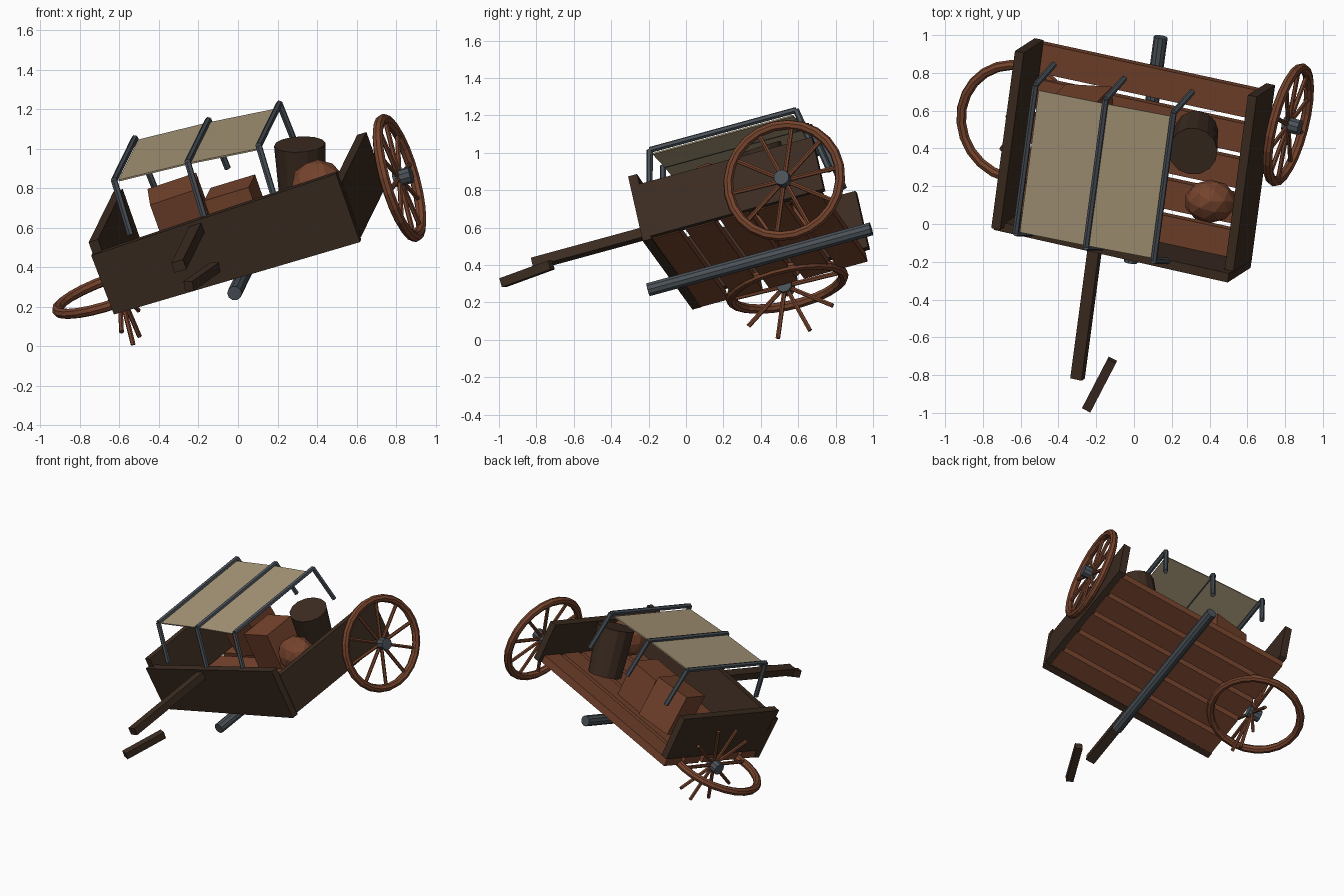
import bpy, bmesh, math
from mathutils import Matrix, Vector

if "Cube" in bpy.data.objects:
    bpy.data.objects.remove(bpy.data.objects["Cube"])

def material(name, rgb):
    m = bpy.data.materials.new(name)
    m.diffuse_color = (*rgb, 1)
    m.use_nodes = True
    m.node_tree.nodes["Principled BSDF"].inputs["Base Color"].default_value = m.diffuse_color
    return m

DARK = material("dark wood", (0.045, 0.025, 0.015))
WOOD = material("red brown wood", (0.18, 0.057, 0.026))
METAL = material("grey iron", (0.068, 0.083, 0.098))
CLOTH = material("tan canvas", (0.39, 0.31, 0.19))

# Tilted frame of the cart: x along the planks, y front to back, z up from the floor
Y = Vector((0.128, 0.957, 0.261)).normalized()
X = Vector((0.938, -0.2, 0.284))
X = (X - Y * X.dot(Y)).normalized()
Z = X.cross(Y)
CART = Matrix((X, Y, Z)).transposed().to_4x4()

def finish(name, bm, mat, matrix=None):
    if matrix is not None:
        bm.transform(matrix)
    bmesh.ops.recalc_face_normals(bm, faces=bm.faces)
    me = bpy.data.meshes.new(name)
    bm.to_mesh(me)
    bm.free()
    me.materials.append(mat)
    ob = bpy.data.objects.new(name, me)
    bpy.context.collection.objects.link(ob)
    return ob

def box(name, lo, hi, mat, matrix=CART):
    lo, hi = Vector(lo), Vector(hi)
    bm = bmesh.new()
    bmesh.ops.create_cube(bm, size=1, matrix=Matrix.Translation((lo + hi) / 2) @ Matrix.Diagonal((*(hi - lo), 1)))
    return finish(name, bm, mat, matrix)

def add_rod(bm, a, b, r, sides, r2=None):
    a, b = Vector(a), Vector(b)
    d = b - a
    rot = d.to_track_quat('Z', 'Y').to_matrix().to_4x4()
    bmesh.ops.create_cone(bm, cap_ends=True, segments=sides, radius1=r, radius2=r if r2 is None else r2,
                          depth=d.length, matrix=Matrix.Translation((a + b) / 2) @ rot)

def rods(name, pairs, r, sides, mat, matrix=None, r2=None):
    bm = bmesh.new()
    for a, b in pairs:
        add_rod(bm, a, b, r, sides, r2)
    return finish(name, bm, mat, matrix)

def facing(center, normal):
    # Frame whose z is the normal and whose y points upwards
    n = Vector(normal).normalized()
    up = Vector((0, 0, 1))
    up = (up - n * up.dot(n)).normalized()
    return Matrix.Translation(center) @ Matrix((up.cross(n), up, n)).transposed().to_4x4()

# Floor planks
for i in range(5):
    y = 0.035 + i * 0.195
    box(f"floor_plank_{i + 1}", (-0.545, y, 0.345), (0.74, y + 0.16, 0.4), WOOD)

# Side boards
box("left_board", (-0.555, 0.02, 0.41), (-0.505, 1.0, 0.735), DARK)
box("right_board", (0.73, 0.04, 0.35), (0.78, 1.01, 0.65), DARK)

# Front board, slightly taller at its right end
bm = bmesh.new()
outline = [(-0.55, 0.345), (0.775, 0.335), (0.775, 0.71), (-0.56, 0.67)]
face = bm.faces.new([bm.verts.new((x, -0.005, z)) for x, z in outline])
ext = bmesh.ops.extrude_face_region(bm, geom=[face])
bmesh.ops.translate(bm, vec=(0, 0.05, 0), verts=[v for v in ext["geom"] if isinstance(v, bmesh.types.BMVert)])
finish("front_board", bm, DARK, CART)

# Axle and drawbar
rods("axle", [((0.1, -0.125, 0.295), (0.1, 1.12, 0.295))], 0.037, 10, METAL, CART)
box("drawbar", (-0.032, -0.715, 0.615), (0.032, 0.0, 0.668), DARK)

# Snapped-off end of the drawbar
a, b = Vector((-0.115, -0.72, 0.4)), Vector((-0.25, -0.98, 0.305))
d = b - a
box("broken_drawbar_end", (-0.025, -0.025, -d.length / 2), (0.025, 0.025, d.length / 2), DARK,
    Matrix.Translation((a + b) / 2) @ d.to_track_quat('Z', 'Y').to_matrix().to_4x4())

# Wheels
def rim(name, matrix):
    bm = bmesh.new()
    n, m, R, r = 24, 8, 0.309, 0.027
    rings = []
    for i in range(n):
        t = math.tau * i / n
        ring = []
        for j in range(m):
            p = math.tau * j / m
            w = R + r * math.cos(p)
            ring.append(bm.verts.new((w * math.cos(t), w * math.sin(t), r * math.sin(p))))
        rings.append(ring)
    for i in range(n):
        for j in range(m):
            k, l = (i + 1) % n, (j + 1) % m
            bm.faces.new((rings[i][j], rings[k][j], rings[k][l], rings[i][l]))
    finish(name, bm, WOOD, matrix)

def hub_and_spokes(side, matrix, out):
    spokes = []
    for i in range(10):
        t = math.radians(14 + 36 * i)
        e = Vector((math.cos(t), math.sin(t), 0))
        spokes.append((e * 0.03, e * 0.292))
    rods(side + "_spokes", spokes, 0.0125, 6, WOOD, matrix)
    rods(side + "_hub", [((0, 0, out - 0.045), (0, 0, out + 0.045))], 0.042, 10, METAL, matrix)

AXIS = (0.935, -0.24, 0.265)
right = facing((0.817, 0.525, 0.852), AXIS)
rim("right_rim", right)
hub_and_spokes("right", right, 0.02)
rim("fallen_left_rim", facing((-0.623, 0.54, 0.283), Z))
hub_and_spokes("left", facing((-0.6, 0.53, 0.288), AXIS), -0.015)

# Canopy hoops
HOOPS = [(-0.34, 0.988), (0.05, 0.968), (0.425, 0.943)]
for i, (x, z) in enumerate(HOOPS):
    pts = [(x, 0.03, z - 0.28), (x, 0.093, z), (x, 0.91, z), (x, 0.965, z - 0.28)]
    rods(f"canopy_hoop_{i + 1}", list(zip(pts, pts[1:])), 0.017, 6, METAL, CART)

# Canopy cloth, sloping with the hoops
bm = bmesh.new()
grid = [[bm.verts.new((x, y, z)) for y in (0.1, 0.885)]
        for x, z in ((-0.32, 0.978), (0.05, 0.958), (0.405, 0.925))]
for p, q in zip(grid, grid[1:]):
    bm.faces.new((p[0], q[0], q[1], p[1]))
cloth = finish("canopy_cloth", bm, CLOTH, CART)
mod = cloth.modifiers.new("thickness", 'SOLIDIFY')
mod.thickness = 0.008
mod.offset = 0

# Cargo
rods("barrel", [((0.33, 0.49, 0.70), (0.312, 0.385, 1.022))], 0.115, 14, DARK, None, 0.13)
crate = CART @ Matrix.Translation((-0.19, 0.68, 0.585)) @ Matrix.Rotation(0.15, 4, 'Z') @ Matrix.Rotation(0.12, 4, 'X')
box("back_crate", (-0.13, -0.125, -0.15), (0.13, 0.125, 0.15), WOOD, crate)
box("middle_crate", (-0.015, 0.47, 0.4), (0.225, 0.72, 0.67), WOOD)
bm = bmesh.new()
bmesh.ops.create_icosphere(bm, subdivisions=2, radius=1)
finish("sack", bm, WOOD, Matrix.Translation((0.404, 0.12, 0.815)) @ Matrix.Diagonal((0.137, 0.115, 0.13, 1)))
